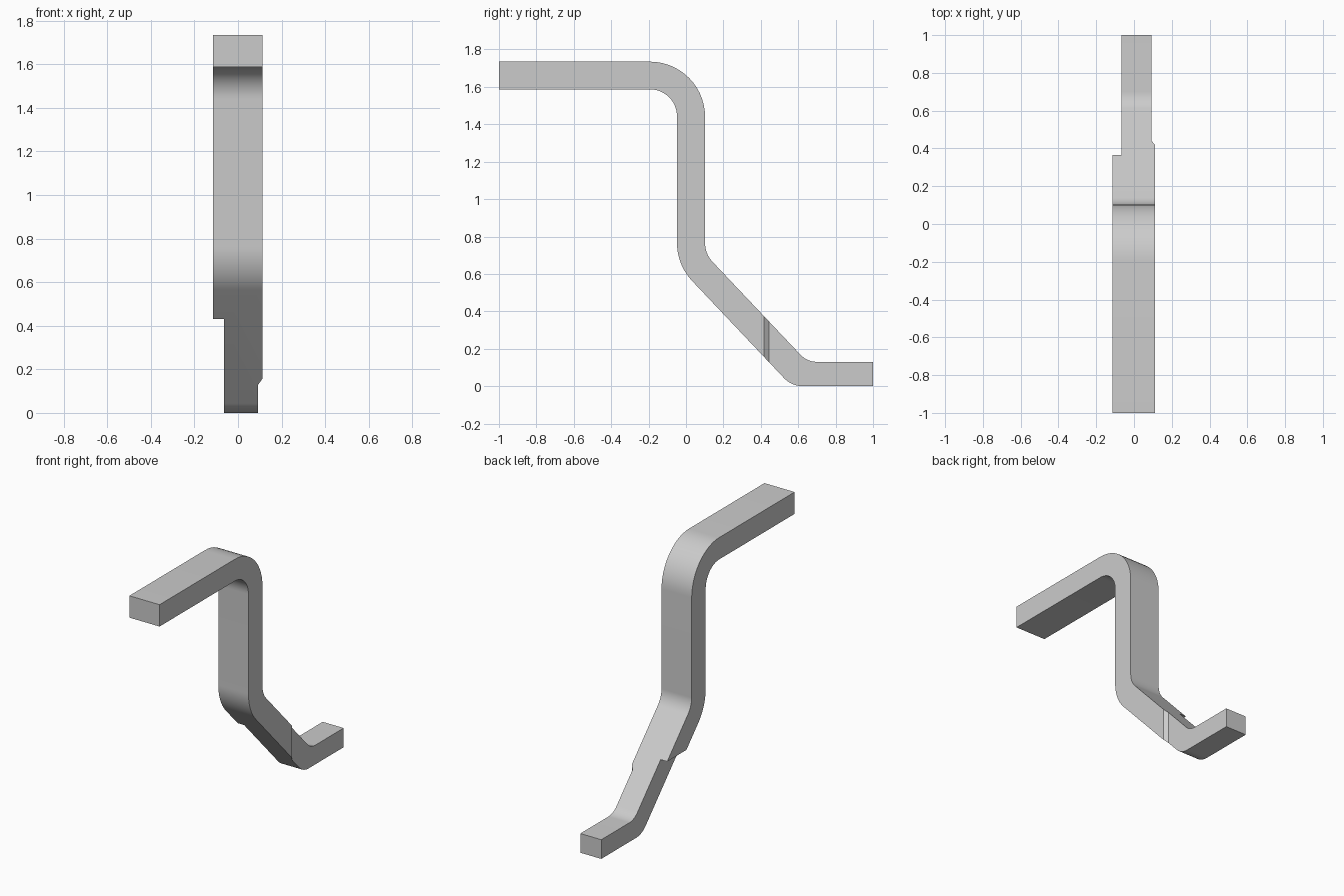
import bpy
import bmesh
import math
from mathutils import Vector

cube = bpy.data.objects.get("Cube")
if cube:
    bpy.data.objects.remove(cube, do_unlink=True)

grey = bpy.data.materials.new("plain grey")
grey.use_nodes = True
colour = (0.6, 0.6, 0.6, 1)
grey.diffuse_color = colour
grey.node_tree.nodes["Principled BSDF"].inputs["Base Color"].default_value = colour


def fillet(path, steps=14):
    """Round the inner corners of an open path of (a, b, radius)."""
    pts = [Vector(p[:2]) for p in path]
    out = [pts[0]]
    for i in range(1, len(path) - 1):
        corner, r = pts[i], path[i][2]
        u = (pts[i - 1] - corner).normalized()
        v = (pts[i + 1] - corner).normalized()
        half = u.angle(v) / 2
        centre = corner + (u + v).normalized() * (r / math.sin(half))
        start = corner + u * (r / math.tan(half)) - centre
        sweep = math.pi - 2 * half
        if u.x * v.y - u.y * v.x > 0:
            sweep = -sweep
        for k in range(steps + 1):
            t = sweep * k / steps
            c, s = math.cos(t), math.sin(t)
            out.append(centre + Vector((start.x * c - start.y * s,
                                        start.x * s + start.y * c)))
    return out + [pts[-1]]


def prism(name, points, depth):
    """Extrude a closed 3D outline along a vector."""
    bm = bmesh.new()
    face = bm.faces.new([bm.verts.new(p) for p in points])
    ext = bmesh.ops.extrude_face_region(bm, geom=[face], use_keep_orig=True)
    verts = [g for g in ext["geom"] if isinstance(g, bmesh.types.BMVert)]
    bmesh.ops.translate(bm, verts=verts, vec=depth)
    bmesh.ops.recalc_face_normals(bm, faces=bm.faces)
    mesh = bpy.data.meshes.new(name)
    bm.to_mesh(mesh)
    bm.free()
    obj = bpy.data.objects.new(name, mesh)
    bpy.context.collection.objects.link(obj)
    mesh.materials.append(grey)
    return obj


# Bent bar: upper and lower edges of the side profile (y, z, bend radius)
upper = fillet([(-1, 1.735), (0.102, 1.735, 0.295), (0.102, 0.707, 0.145),
                (0.648, 0.13, 0.12), (1, 0.13)])
lower = fillet([(1, 0), (0.565, 0, 0.14), (-0.048, 0.648, 0.295),
                (-0.048, 1.587, 0.145), (-1, 1.587)])
bar = prism("bent_bar", [(-0.114, p.x, p.y) for p in upper + lower], (0.226, 0, 0))

# Narrowed foot: a level shoulder on one side, a bevelled shoulder on the other
level_cut = prism("level_shoulder_cutter",
                  [(-0.3, 0, -0.1), (-0.065, 0, -0.1),
                   (-0.065, 1.2, -0.1), (-0.3, 1.2, -0.1)], (0, 0, 0.53))
bevel_cut = prism("bevel_shoulder_cutter",
                  [(0.112, 0.417, -0.1), (0.092, 0.443, -0.1), (0.092, 1.2, -0.1),
                   (0.3, 1.2, -0.1), (0.3, 0.417, -0.1)], (0, 0, 1))

bpy.ops.object.select_all(action="DESELECT")
bpy.context.view_layer.objects.active = bar
bar.select_set(True)
for cutter in (level_cut, bevel_cut):
    cutter.hide_render = True
    mod = bar.modifiers.new("shoulder", "BOOLEAN")
    mod.operation = "DIFFERENCE"
    mod.solver = "EXACT"
    mod.object = cutter
    bpy.ops.object.modifier_apply(modifier=mod.name)
    bpy.data.objects.remove(cutter, do_unlink=True)

bpy.ops.object.shade_smooth_by_angle(angle=math.radians(30))
